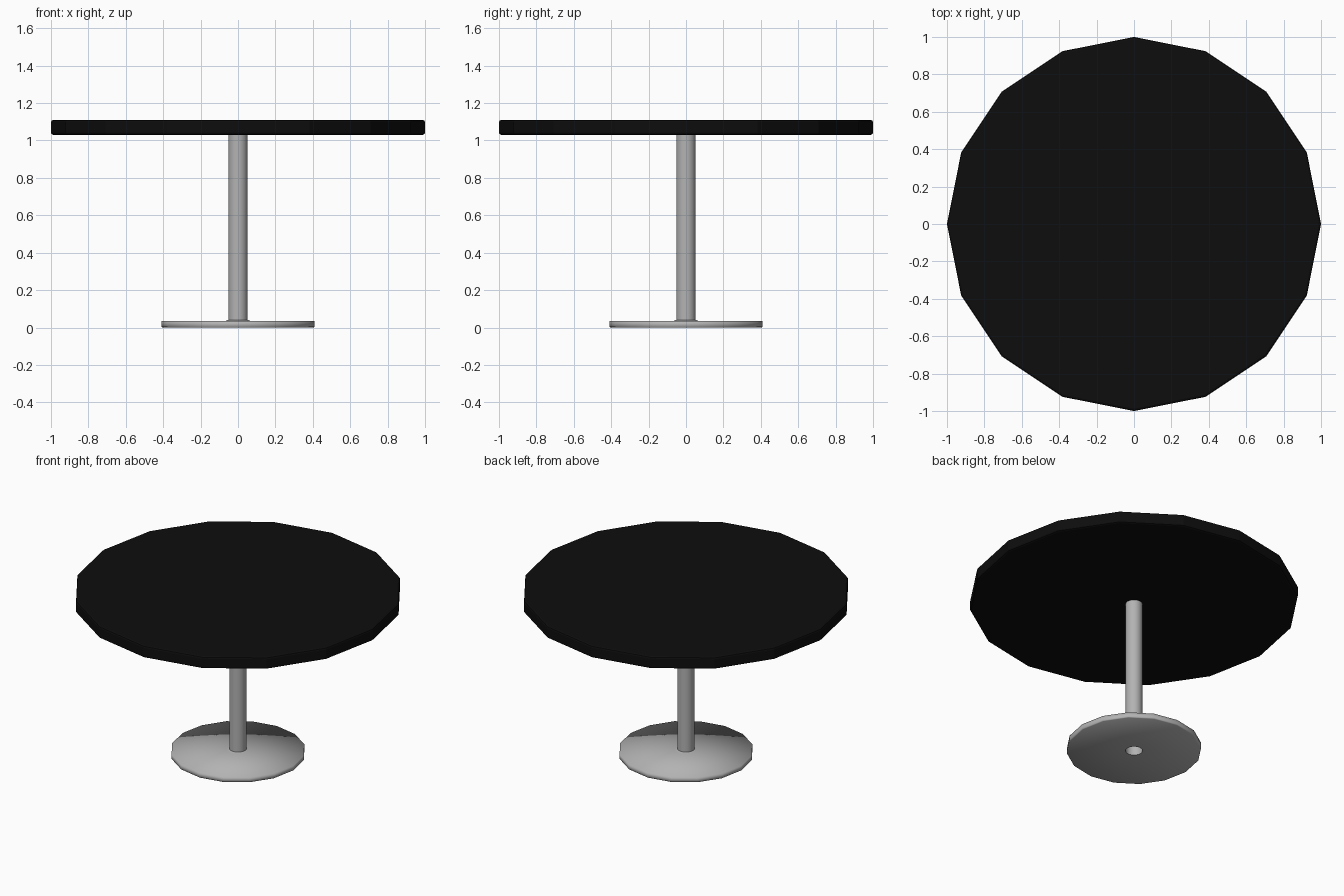
import bpy
import math

if "Cube" in bpy.data.objects:
    bpy.data.objects.remove(bpy.data.objects["Cube"])

SIDES = 16


def material(name, v):
    m = bpy.data.materials.new(name)
    m.diffuse_color = (v, v, v, 1)
    m.use_nodes = True
    m.node_tree.nodes["Principled BSDF"].inputs["Base Color"].default_value = m.diffuse_color
    return m


def lathe(name, profile, mat):
    """Spin an (r, z) profile around z; r = 0 is not used, end rings can be capped."""
    verts, faces = [], []
    for r, z in profile:
        for i in range(SIDES):
            a = 2 * math.pi * i / SIDES
            verts.append((r * math.cos(a), r * math.sin(a), z))
    for k in range(len(profile) - 1):
        for i in range(SIDES):
            j = (i + 1) % SIDES
            a, b = k * SIDES, (k + 1) * SIDES
            faces.append((a + i, a + j, b + j, b + i))
    me = bpy.data.meshes.new(name)
    me.from_pydata(verts, [], faces)
    me.materials.append(mat)
    ob = bpy.data.objects.new(name, me)
    bpy.context.collection.objects.link(ob)
    return ob


def cap(ob, rings):
    """Close the first and last ring of a lathed part with flat faces."""
    import bmesh
    bm = bmesh.new()
    bm.from_mesh(ob.data)
    bm.verts.ensure_lookup_table()
    bm.faces.new([bm.verts[i] for i in reversed(range(SIDES))])
    bm.faces.new([bm.verts[(rings - 1) * SIDES + i] for i in range(SIDES)])
    bm.to_mesh(ob.data)
    bm.free()


def smooth(ob):
    for p in ob.data.polygons:
        p.use_smooth = True


black = material("black top", 0.004)
metal = material("grey metal", 0.45)

# Round table top with slightly softened rim
profile = [(0.988, 1.03), (0.997, 1.034), (1.0, 1.042),
           (1.0, 1.098), (0.997, 1.106), (0.988, 1.11)]
top = lathe("table_top", profile, black)
cap(top, len(profile))
bpy.context.view_layer.objects.active = top
top.select_set(True)
bpy.ops.object.shade_smooth_by_angle(angle=math.radians(20))
top.select_set(False)

# Disc foot with a central hole underneath and a small collar on top
foot = lathe("foot_disc", [(0.052, 0.0), (0.405, 0.0), (0.41, 0.004),
                           (0.41, 0.035), (0.068, 0.035), (0.052, 0.04)], metal)
smooth(foot)

# Central tube, open at the bottom
post = lathe("post", [(0.052, 0.0), (0.052, 1.035)], metal)
smooth(post)
